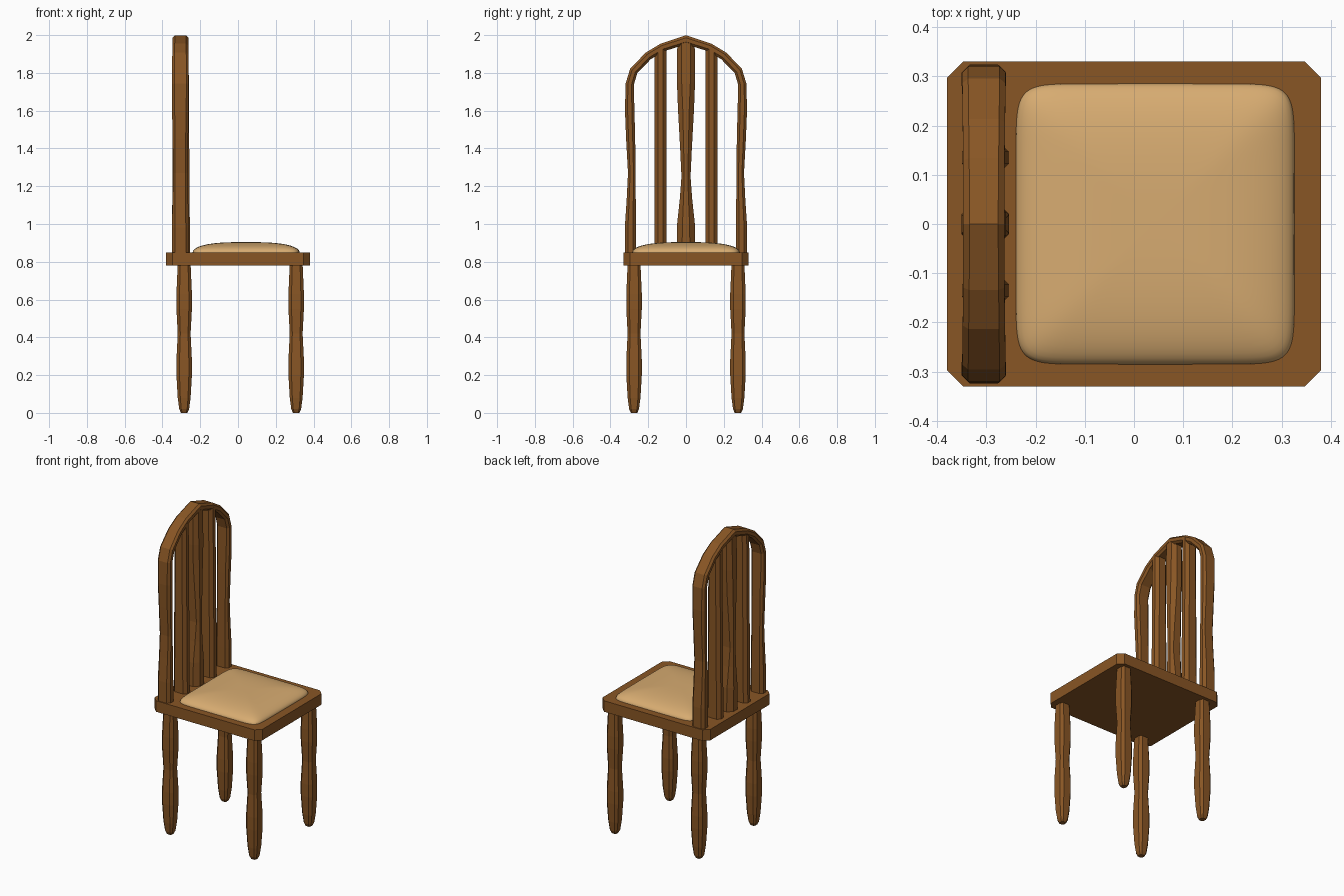
import bpy, math
from mathutils import Vector

cube = bpy.data.objects.get("Cube")
if cube:
    bpy.data.objects.remove(cube, do_unlink=True)


def material(name, colour):
    m = bpy.data.materials.new(name)
    m.use_nodes = True
    m.diffuse_color = colour
    m.node_tree.nodes["Principled BSDF"].inputs["Base Color"].default_value = colour
    return m


WOOD = material("brown wood", (0.25, 0.093, 0.018, 1))
FABRIC = material("tan fabric", (0.68, 0.41, 0.165, 1))


def loft(name, rings, mat, smooth=False):
    """Skin a stack of equal rings and cap both ends."""
    n = len(rings[0])
    verts = [v for ring in rings for v in ring]
    faces = [(a + i, a + (i + 1) % n, a + n + (i + 1) % n, a + n + i)
             for a in range(0, len(verts) - n, n) for i in range(n)]
    faces += [tuple(reversed(range(n))), tuple(range(len(verts) - n, len(verts)))]
    mesh = bpy.data.meshes.new(name)
    mesh.from_pydata(verts, [], faces)
    mesh.materials.append(mat)
    obj = bpy.data.objects.new(name, mesh)
    bpy.context.collection.objects.link(obj)
    for p in mesh.polygons:
        p.use_smooth = smooth
    return obj


def section(a, b, cut):
    """Rectangle of half sizes a, b with its corners cut off."""
    c, d = a - cut * min(a, b), b - cut * min(a, b)
    return [(a, -d), (a, d), (c, b), (-c, b), (-a, d), (-a, -d), (-c, -b), (c, -b)]


def post(name, x, y, profile, cut):
    """Vertical post from (z, half depth, half width) steps."""
    return loft(name, [[(x + u, y + v, z) for u, v in section(a, b, cut)]
                       for z, a, b in profile], WOOD)


# seat board
post("seat", 0, 0, [(0.78, 0.38, 0.33), (0.85, 0.38, 0.33)], 0.1)

# turned legs
leg = [(0, 0.017), (0.02, 0.026), (0.08, 0.034), (0.2, 0.041), (0.28, 0.041),
       (0.42, 0.034), (0.55, 0.041), (0.63, 0.041), (0.79, 0.034)]
for depth, x in (("back", -0.285), ("front", 0.308)):
    for side, y in (("left", 0.275), ("right", -0.275)):
        post(f"{depth}_{side}_leg", x, y, [(z, r, r) for z, r in leg], 0.4)

# bent frame of the back: (y, z, half thickness, half depth), mirrored over y
BACK_X = -0.305
half = [(0.294, 0.84, 0.030, 0.045), (0.294, 0.98, 0.030, 0.045),
        (0.290, 1.13, 0.024, 0.041), (0.287, 1.27, 0.020, 0.039),
        (0.293, 1.45, 0.024, 0.041), (0.298, 1.60, 0.025, 0.044),
        (0.298, 1.74, 0.022, 0.044), (0.277, 1.81, 0.022, 0.044),
        (0.200, 1.89, 0.022, 0.043), (0.125, 1.935, 0.022, 0.042),
        (0, 1.975, 0.024, 0.042)]
path = half + [(-y, z, t, d) for y, z, t, d in reversed(half[:-1])]
rings = []
for i, (y, z, t, d) in enumerate(path):
    before, after = path[max(i - 1, 0)], path[min(i + 1, len(path) - 1)]
    if i in (0, len(path) - 1):
        tangent = Vector((0, 1 if i == 0 else -1))
    else:
        tangent = ((Vector((y, z)) - Vector(before[:2])).normalized()
                   + (Vector(after[:2]) - Vector((y, z))).normalized()).normalized()
    normal = Vector((tangent.y, -tangent.x))
    rings.append([(BACK_X + u, y + normal.x * v, z + normal.y * v)
                  for u, v in section(d, t, 0.55)])
loft("back_frame", rings, WOOD)

# straight side slats and shaped middle slat
for side, y in (("left", 0.135), ("right", -0.135)):
    post(f"{side}_slat", BACK_X + 0.003, y, [(0.84, 0.048, 0.031), (1.93, 0.04, 0.031)], 0.6)
middle = [(0.84, 0.048, 0.05), (1.0, 0.048, 0.047), (1.13, 0.042, 0.033), (1.25, 0.04, 0.024),
          (1.4, 0.041, 0.031), (1.6, 0.042, 0.042), (1.75, 0.042, 0.048), (1.965, 0.038, 0.046)]
post("middle_slat", BACK_X + 0.003, 0, middle, 0.6)


# domed cushion with a rounded square outline
def power(v, e):
    return math.copysign(abs(v) ** e, v)


SIDES, STEPS = 96, 16
outline = []
for i in range(SIDES):
    a = 2 * math.pi * i / SIDES
    outline.append((power(math.cos(a), 0.2), power(math.sin(a), 0.2)))
rings = [[(0.043 + 0.283 * u, 0.285 * v, 0.845) for u, v in outline]]
for k in range(STEPS + 1):
    s = max(math.cos(math.pi / 2 * k / STEPS), 0.02)
    z = 0.85 + 0.054 * math.sqrt(1 - s ** 3)
    rings.append([(0.043 + 0.283 * s * u, 0.285 * s * v, z) for u, v in outline])
loft("cushion", rings, FABRIC, smooth=True)
